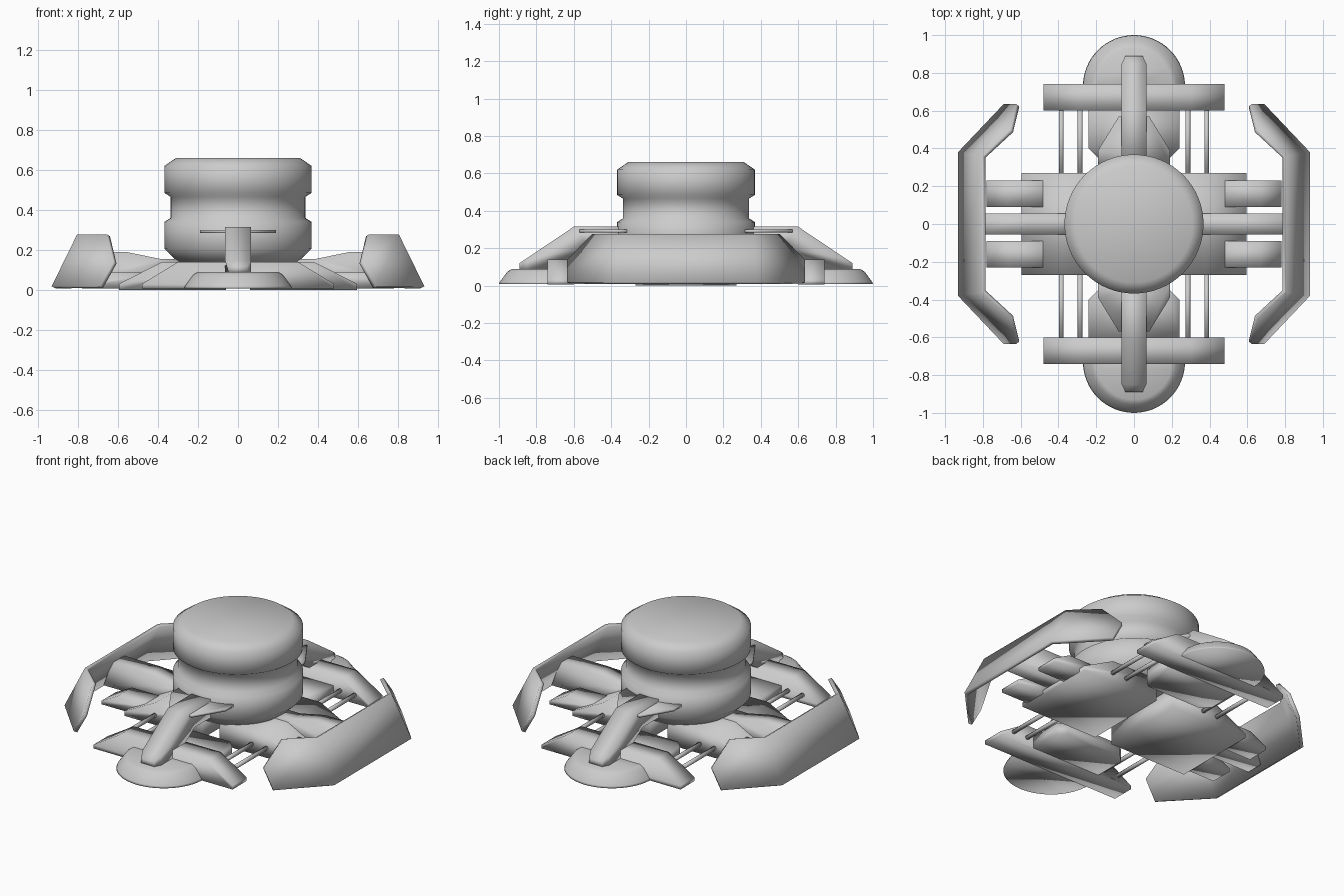
import bpy, bmesh, math
from mathutils import Vector

cube = bpy.data.objects.get("Cube")
if cube:
    bpy.data.objects.remove(cube, do_unlink=True)

grey = bpy.data.materials.new("hull_grey")
grey.use_nodes = True
COLOR = (0.6, 0.6, 0.6, 1)
grey.diffuse_color = COLOR
grey.node_tree.nodes["Principled BSDF"].inputs["Base Color"].default_value = COLOR


def finish(name, bm):
    """Turn the bmesh into a fully smooth-shaded grey object."""
    bmesh.ops.recalc_face_normals(bm, faces=bm.faces)
    mesh = bpy.data.meshes.new(name)
    bm.to_mesh(mesh)
    bm.free()
    mesh.materials.append(grey)
    mesh.shade_smooth()
    ob = bpy.data.objects.new(name, mesh)
    bpy.context.collection.objects.link(ob)


def loft(name, loops):
    """Skin matching closed loops of points and cap both ends."""
    bm = bmesh.new()
    rings = [[bm.verts.new(p) for p in loop] for loop in loops]
    for low, high in zip(rings, rings[1:]):
        for i in range(len(low)):
            j = (i + 1) % len(low)
            bm.faces.new((low[i], low[j], high[j], high[i]))
    bm.faces.new(rings[0])
    bm.faces.new(rings[-1])
    finish(name, bm)


def prism(name, outline, lo, hi, place):
    """Extrude a 2D outline from lo to hi; place(a, b, t) gives the 3D point."""
    loft(name, [[place(a, b, t) for a, b in outline] for t in (lo, hi)])


def arc(radius, z, y, e, sweep, steps):
    """Points on an arc around (0, y), mirrored to the front when e is -1."""
    return [(radius * math.cos(sweep * k / steps),
             e * (y + radius * math.sin(sweep * k / steps)), z) for k in range(steps + 1)]


def rod(name, start, end, radius):
    bm = bmesh.new()
    axis = Vector(end) - Vector(start)
    bmesh.ops.create_cone(bm, cap_ends=True, segments=12, radius1=radius,
                          radius2=radius, depth=axis.length)
    bmesh.ops.rotate(bm, verts=bm.verts,
                     matrix=Vector((0, 0, 1)).rotation_difference(axis).to_matrix())
    bmesh.ops.translate(bm, verts=bm.verts, vec=(Vector(start) + Vector(end)) / 2)
    finish(name, bm)


# Central drum with a waist groove
drum = [(0.29, 0.13), (0.368, 0.205), (0.368, 0.34), (0.337, 0.36),
        (0.337, 0.465), (0.368, 0.485), (0.368, 0.62), (0.31, 0.66)]
loft("drum", [arc(r, z, 0, 1, math.tau, 64)[:-1] for r, z in drum])

# Parts repeated on the left and right
for side, s in (("left", 1), ("right", -1)):
    along_y = lambda a, b, t, s=s: (s * a, t, b)

    # Sloped base block
    prism(side + "_base_block", [(0.06, 0), (0.595, 0), (0.595, 0.03), (0.38, 0.14), (0.06, 0.14)],
          -0.27, 0.27, along_y)

    # Centre arm reaching the shield, and two low arms with pointed ends
    prism(side + "_centre_arm", [(0.28, 0.03), (0.89, 0.03), (0.83, 0.19), (0.56, 0.19),
                                 (0.39, 0.155), (0.28, 0.155)], -0.055, 0.055, along_y)
    for end, e in (("front", -1), ("back", 1)):
        prism(f"{side}_{end}_low_arm", [(0.40, 0.007), (0.78, 0.007), (0.78, 0.03),
                                        (0.67, 0.088), (0.40, 0.088)],
              e * 0.09, e * 0.23, along_y)

    # Slanted shield panel with folded ends
    bm = bmesh.new()
    corner = [(0.932, 0.38, 0.018), (0.69, 0.635, 0.018), (0.622, 0.635, 0.14),
              (0.655, 0.50, 0.277), (0.805, 0.36, 0.277)]
    wings = [[bm.verts.new((s * x, e * y, z)) for x, y, z in corner] for e in (-1, 1)]
    for wing in wings:
        bm.faces.new(wing)
    front, back = wings
    bm.faces.new((front[0], front[4], back[4], back[0]))
    bmesh.ops.recalc_face_normals(bm, faces=bm.faces)
    middle = max(bm.faces, key=lambda f: abs(f.normal.x))
    if middle.normal.x * s < 0:
        bmesh.ops.reverse_faces(bm, faces=bm.faces)
    bmesh.ops.solidify(bm, geom=bm.faces[:], thickness=0.022)
    finish(side + "_shield", bm)

# Parts repeated on the front and back
for end, e in (("front", -1), ("back", 1)):
    along_x = lambda a, b, t, e=e: (t, e * a, b)
    along_y = lambda a, b, t, e=e: (a, e * t, b)
    along_z = lambda a, b, t, e=e: (a, e * b, t)

    # Half-round foot pad, squared off under the bar
    loft(end + "_foot", [arc(r, z, 0.73, e, math.pi, 32) + [(-r, e * 0.62, z), (r, e * 0.62, z)]
                         for r, z in ((0.27, 0.008), (0.265, 0.02), (0.225, 0.075), (0.2, 0.09))])

    # Cross bar with sloping ends
    prism(end + "_cross_bar", [(-0.48, 0.007), (0.48, 0.007), (0.48, 0.03), (0.30, 0.14),
                               (-0.30, 0.14), (-0.48, 0.03)], 0.60, 0.74, along_y)

    # Low inner block behind the bar
    prism(end + "_inner_block", [(-0.24, 0.62), (0.24, 0.62), (0.24, 0.40), (0.19, 0.35),
                                 (-0.19, 0.35), (-0.24, 0.40)], 0.01, 0.08, along_z)

    # Sloping leg with a narrowed toe, and its thin fin plate
    leg = [(0.28, 0.315), (0.60, 0.315), (0.85, 0.147), (0.89, 0.12), (0.89, 0.08),
           (0.85, 0.08), (0.70, 0.08), (0.52, 0.20), (0.28, 0.20)]
    loft(end + "_leg", [[(w * (0.7 if y > 0.86 else 1), e * y, z) for y, z in leg]
                        for w in (-0.065, 0.065)])
    prism(end + "_fin", [(-0.19, 0.31), (0.19, 0.31), (0.19, 0.39), (0.08, 0.57),
                         (-0.08, 0.57), (-0.19, 0.39)], 0.284, 0.299, along_z)

    # Paired tie rods
    for side, s in (("left", 1), ("right", -1)):
        for place, x in (("inner", 0.285), ("outer", 0.385)):
            rod(f"{end}_{side}_{place}_rod", (s * x, e * 0.25, 0.06), (s * x, e * 0.62, 0.06), 0.013)
